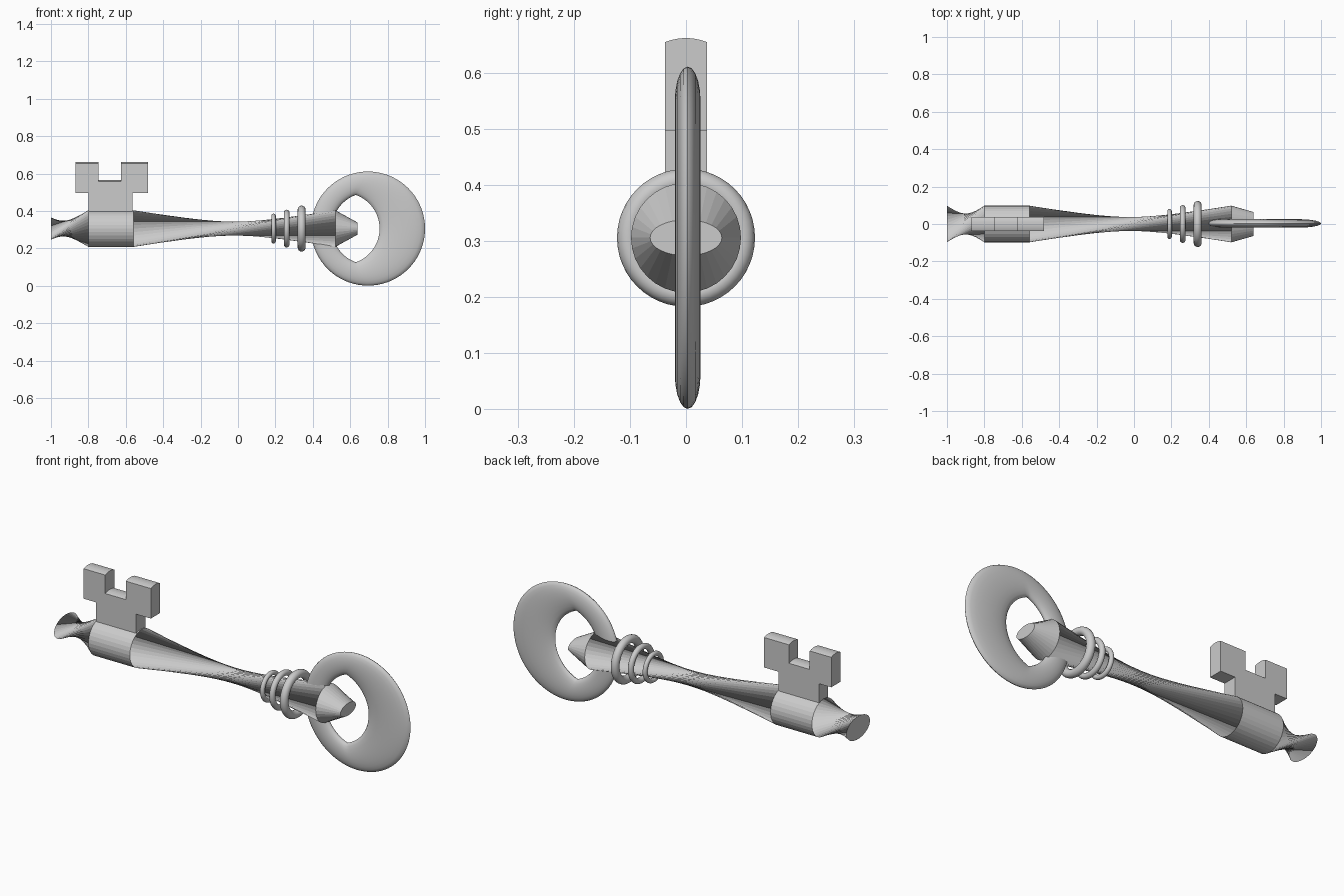
import bpy, bmesh, math
from math import cos, sin, pi, radians, sqrt

if "Cube" in bpy.data.objects:
    bpy.data.objects.remove(bpy.data.objects["Cube"])

AX = 0.306      # height of the shaft axis
R = 0.098       # shaft radius
SIDES = 32


def finish(bm, name, angle=None):
    bmesh.ops.recalc_face_normals(bm, faces=bm.faces)
    me = bpy.data.meshes.new(name)
    bm.to_mesh(me)
    bm.free()
    ob = bpy.data.objects.new(name, me)
    bpy.context.collection.objects.link(ob)
    if angle:
        bpy.context.view_layer.objects.active = ob
        ob.select_set(True)
        bpy.ops.object.shade_smooth_by_angle(angle=radians(angle))
        ob.select_set(False)
    return ob


def bridge(bm, loops):
    for a, b in loops:
        n = len(a)
        for i in range(n):
            j = (i + 1) % n
            bm.faces.new((a[i], a[j], b[j], b[i]))


# shaft: rings (x, half width y, half height z, twist in degrees) joined by straight ruled faces
stations = [(-1.0, R, 0.06, 110), (-0.8, R, R, 0), (-0.56, R, R, 0),
            (0.52, R, R, -135), (0.64, 0.064, 0.032, -135)]
bm = bmesh.new()
rings = []
for x, ry, rz, tw in stations:
    ring = []
    for i in range(SIDES):
        a = 2 * pi * i / SIDES + radians(tw)
        ring.append(bm.verts.new((x, ry * cos(a), AX + rz * sin(a))))
    rings.append(ring)
bridge(bm, zip(rings, rings[1:]))
bm.faces.new(rings[0])
bm.faces.new(rings[-1])
finish(bm, "twisted_shaft")

# collar rings
for k, (x, outer, minor) in enumerate([(0.19, 0.08, 0.012), (0.26, 0.101, 0.015), (0.34, 0.123, 0.021)]):
    bpy.ops.mesh.primitive_torus_add(major_radius=outer - minor, minor_radius=minor, major_segments=48,
                                     minor_segments=16, location=(x, 0, AX), rotation=(0, pi / 2, 0))
    bpy.context.object.name = f"collar_ring_{k + 1}"
    bpy.ops.object.shade_smooth_by_angle(angle=radians(40))


# bit: slabs whose tops are rounded like the shaft
def slab(bm, x0, x1, z0, z1, hw=0.0375, n=6):
    prof = [(-hw, z0), (hw, z0)]
    for i in range(n + 1):
        y = hw - 2 * hw * i / n
        prof.append((y, z1 - R + sqrt(R * R - y * y)))
    a = [bm.verts.new((x0, y, z)) for y, z in prof]
    b = [bm.verts.new((x1, y, z)) for y, z in prof]
    bridge(bm, [(a, b)])
    bm.faces.new(a)
    bm.faces.new(b)


bm = bmesh.new()
slab(bm, -0.8, -0.565, 0.36, 0.565)
slab(bm, -0.87, -0.745, 0.497, 0.662)
slab(bm, -0.625, -0.48, 0.497, 0.662)
finish(bm, "key_bit")

# bow: elliptical section swept between an outer circle and a pointed lens-shaped hole
bm = bmesh.new()
N, M = 72, 20
r, d = 0.191, 0.064
sections = []
for i in range(N):
    t = 2 * pi * i / N
    ox, oz = 0.695 + 0.305 * cos(t), AX + 0.305 * sin(t)
    rho = -d * abs(cos(t)) + sqrt(r * r - (d * sin(t)) ** 2)
    ix, iz = 0.63 + rho * cos(t), AX + rho * sin(t)
    sec = []
    for k in range(M):
        a = 2 * pi * k / M
        f = 0.5 + 0.5 * cos(a)
        sec.append(bm.verts.new((ix + (ox - ix) * f, 0.003 + 0.023 * sin(a), iz + (oz - iz) * f)))
    sections.append(sec)
bridge(bm, zip(sections, sections[1:] + sections[:1]))
finish(bm, "bow_ring", 45)
